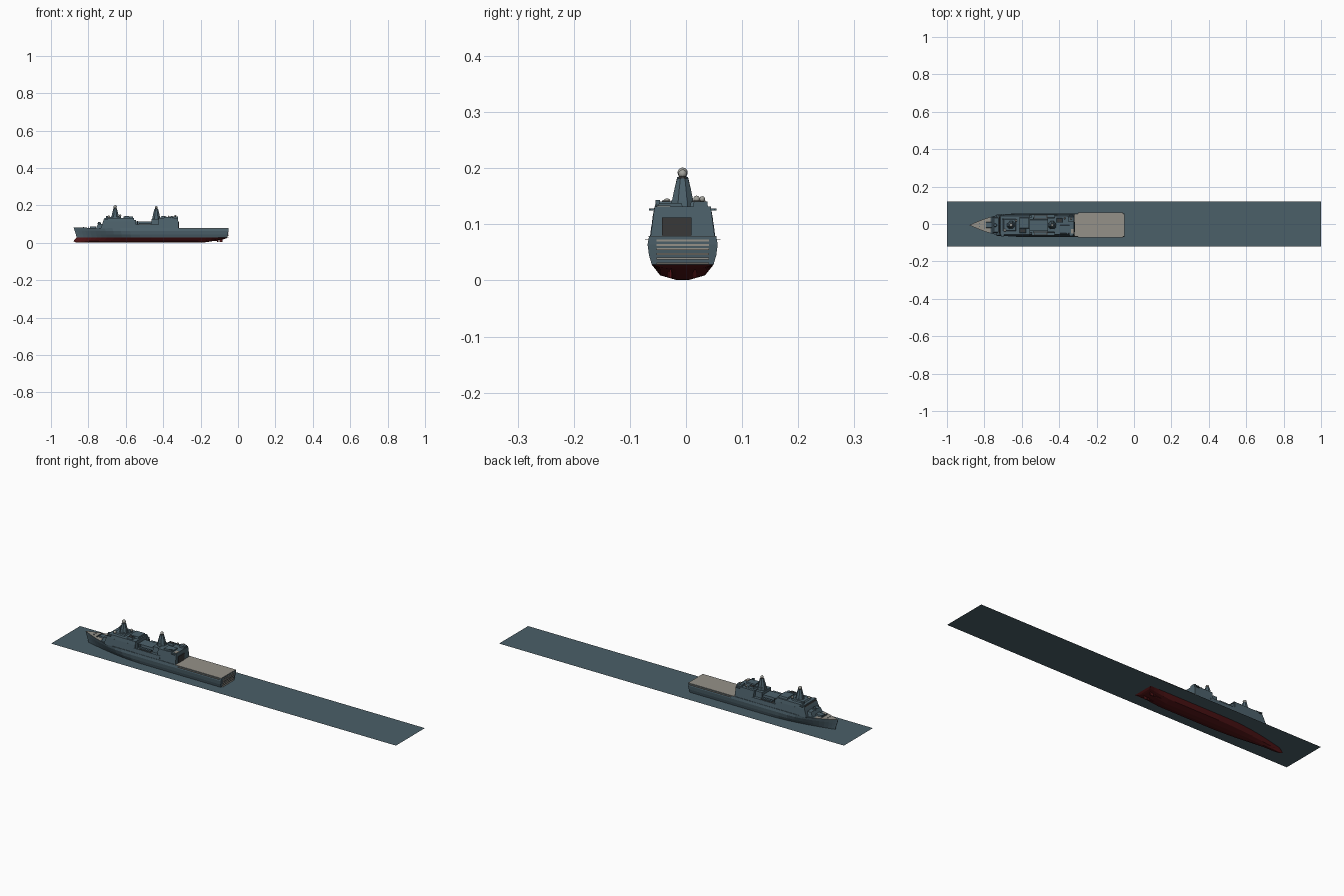
import bpy, bmesh, math
from mathutils import Matrix, Vector

if "Cube" in bpy.data.objects:
    bpy.data.objects.remove(bpy.data.objects["Cube"])

YC = -0.006      # ship centreline
DECK = 0.078     # main deck height
WATER = 0.028    # waterline


def material(name, rgb):
    m = bpy.data.materials.new(name)
    m.diffuse_color = (*rgb, 1)
    m.use_nodes = True
    m.node_tree.nodes["Principled BSDF"].inputs["Base Color"].default_value = m.diffuse_color
    return m


GREY = material("ship grey", (0.075, 0.122, 0.15))
SEA = material("sea blue grey", (0.07, 0.115, 0.14))
RED = material("bottom red", (0.085, 0.007, 0.008))
TAN = material("deck tan", (0.30, 0.285, 0.25))
DARK = material("dark opening", (0.04, 0.04, 0.04))
PALE = material("dome pale grey", (0.36, 0.36, 0.33))


def finish(name, bm, mats, smooth=False):
    bmesh.ops.recalc_face_normals(bm, faces=bm.faces)
    me = bpy.data.meshes.new(name)
    bm.to_mesh(me)
    bm.free()
    for m in mats:
        me.materials.append(m)
    for p in me.polygons:
        p.use_smooth = smooth
    ob = bpy.data.objects.new(name, me)
    bpy.context.collection.objects.link(ob)
    return ob


def block(name, x0, x1, z0, z1, w0, w1=None, y=0, mat=GREY, front=0, back=0):
    """Box with half widths w0 (bottom) and w1 (top), front and back top edges raked in."""
    w1 = w0 if w1 is None else w1
    bm = bmesh.new()
    rings = []
    for a, b, z, w in ((x0, x1, z0, w0), (x0 + front, x1 - back, z1, w1)):
        rings.append([bm.verts.new((px, YC + y + s, z))
                      for px, s in ((a, -w), (b, -w), (b, w), (a, w))])
    lo, hi = rings
    bm.faces.new(lo)
    bm.faces.new(hi)
    for i in range(4):
        j = (i + 1) % 4
        bm.faces.new((lo[i], lo[j], hi[j], hi[i]))
    return finish(name, bm, [mat])


def cone(name, x, y, z0, z1, r0, r1, sides=8, mat=GREY):
    bm = bmesh.new()
    bmesh.ops.create_cone(bm, cap_ends=True, segments=sides, radius1=r0, radius2=r1,
                          depth=z1 - z0,
                          matrix=Matrix.Translation((x, YC + y, (z0 + z1) / 2))
                          @ Matrix.Rotation(math.pi / sides, 4, 'Z'))
    return finish(name, bm, [mat])


def dome(name, x, y, z, r):
    bm = bmesh.new()
    bmesh.ops.create_uvsphere(bm, u_segments=16, v_segments=10, radius=r,
                              matrix=Matrix.Translation((x, YC + y, z)))
    return finish(name, bm, [PALE], True)


# Hull: lofted from waterlines (height, half beam, bow x, stern x, entry length)
LEVELS = [(0.001, 0.012, -0.865, -0.075, 0.30), (0.009, 0.040, -0.880, -0.065, 0.42),
          (WATER, 0.055, -0.862, -0.057, 0.36), (0.045, 0.060, -0.867, -0.054, 0.30),
          (0.064, 0.0625, -0.873, -0.051, 0.25), (DECK, 0.060, -0.879, -0.050, 0.22)]


def hull_point(level, u):
    z, w, xb, xe, entry = level
    x = xb + u * (xe - xb)
    s = min(1, (x - xb) / entry)
    half = w * max(0.015, math.sin(s * math.pi / 2) ** 0.95)
    if z < 0.01:                                    # blunt bulb at the forefoot
        half = max(half, 0.005 * min(1, s * 12))
    lift = max(0, (x + 0.19) / 0.13)                # bottom rises to the transom
    if z < WATER:
        z += (WATER - 0.003 - z) * min(1, lift) ** 1.2 * 0.9
    elif z > 0.07:
        z += 0.005 * max(0, (-0.74 - x) / 0.14)     # slight bow sheer
    return x, half, z


bm = bmesh.new()
us = [0, .01, .025, .045, .07, .1, .135, .165, .2, .25, .3, .36, .42, .5, .6, .676,
      .76, .82, .86, .9, .94, .97, 1]
rows = []
for u in us:
    pts = [hull_point(l, u) for l in LEVELS]
    ring = [bm.verts.new((x, YC - h, z)) for x, h, z in reversed(pts)]
    ring += [bm.verts.new((x, YC + h, z)) for x, h, z in pts]
    rows.append(ring)
n = len(rows[0])
for a, b in zip(rows, rows[1:]):
    for i in range(n):
        j = (i + 1) % n
        bm.faces.new((a[i], a[j], b[j], b[i]))
k = len(LEVELS)
for ring in (rows[0], rows[-1]):                    # stem and transom strips
    for i in range(k - 1):
        bm.faces.new((ring[i], ring[i + 1], ring[n - 2 - i], ring[n - 1 - i]))
bmesh.ops.recalc_face_normals(bm, faces=bm.faces)
for f in bm.faces:
    c = f.calc_center_median()
    if c.z < WATER - 0.0005:
        f.material_index = 1
    elif f.normal.z > 0.9 and c.z > 0.07 and (c.x < -0.765 or c.x > -0.32):
        f.material_index = 2
finish("hull", bm, [GREY, RED, TAN])

# Sea surface
bm = bmesh.new()
bm.faces.new([bm.verts.new(p) for p in ((-1, -.12, WATER), (1, -.12, WATER),
                                        (1, .12, WATER), (-1, .12, WATER))])
finish("sea_surface", bm, [SEA])

# Flight deck, safety nets and stern gate slats
block("flight_deck", -0.315, -0.051, DECK - 0.001, DECK + 0.0008, 0.0605, mat=TAN)
for s in (-1, 1):
    block("deck_net", -0.30, -0.06, 0.0725, 0.074, 0.004, y=s * 0.0635, mat=TAN)
    block("rudder", -0.100, -0.082, 0.004, 0.027, 0.0018, y=s * 0.022, mat=RED)
    block("propeller_shaft", -0.2, -0.105, 0.009, 0.012, 0.0015, y=s * 0.022, mat=RED)
    cone("propeller_hub", -0.108, s * 0.022, 0.005, 0.016, 0.004, 0.004, 8, RED)
for z, h in ((0.071, .003), (0.063, .004), (0.056, .004), (0.047, .003), (0.039, .003), (0.0305, .002)):
    block("stern_gate_slat", -0.056, -0.0495, z - h / 2, z + h / 2, 0.047, mat=TAN)

# Forward superstructure with bridge
block("foredeck_house", -0.760, -0.70, DECK - 0.002, 0.101, 0.043, 0.038, front=0.012)
block("forward_house", -0.735, -0.555, DECK - 0.002, 0.114, 0.0575, 0.0535, front=0.014)
block("bridge_house", -0.722, -0.555, 0.113, 0.132, 0.0535, 0.050, front=0.008)
block("bridge_windows", -0.7215, -0.7, 0.124, 0.1285, 0.046, 0.045, front=0.003, mat=DARK)
block("bridge_wings", -0.712, -0.695, 0.1245, 0.1285, 0.060)
block("bridge_roof", -0.70, -0.63, 0.131, 0.138, 0.032, 0.029, front=0.006, back=0.004)
block("forward_roof_house", -0.612, -0.562, 0.131, 0.141, 0.030, 0.027, y=0.012)
block("gun_platform", -0.792, -0.758, DECK, 0.086, 0.016, 0.014)
cone("gun_mount", -0.742, 0, 0.10, 0.112, 0.010, 0.007)
block("breakwater", -0.800, -0.797, DECK, 0.086, 0.022)

# Middle boat deck
block("boat_deck", -0.56, -0.41, DECK - 0.002, 0.099, 0.0585, 0.0555)
block("middle_house", -0.56, -0.41, 0.098, 0.114, 0.030, 0.028)
for s in (-1, 1):
    block("boat_deck_side_wall", -0.56, -0.545, 0.098, 0.121, 0.006, 0.005, y=s * 0.046)
    block("boat", -0.528, -0.468, 0.100, 0.107, 0.005, 0.006, y=s * 0.045, front=-0.004)
    block("boat_crane_post", -0.54, -0.534, 0.098, 0.117, 0.003, y=s * 0.037)
    block("boat_deck_recess", -0.535, -0.462, 0.0985, 0.0995, 0.009, y=s * 0.044, mat=DARK)

# Aft superstructure and hangar
block("second_mast_house", -0.463, -0.405, 0.098, 0.128, 0.040, 0.037)
block("hangar", -0.425, -0.318, DECK - 0.002, 0.132, 0.0575, 0.050, back=0.002)
block("hangar_door", -0.322, -0.3155, DECK, 0.112, 0.026, y=-0.0105, mat=DARK)
block("hangar_roof_house", -0.395, -0.345, 0.131, 0.138, 0.022, 0.02, y=-0.022)
block("hangar_control_room", -0.352, -0.322, 0.131, 0.141, 0.013, 0.012, y=0.032)
block("hangar_roof_patch", -0.337, -0.321, 0.131, 0.1335, 0.012, y=-0.034, mat=TAN)
block("hangar_side_ledge", -0.345, -0.325, 0.125, 0.128, 0.058)

# Funnels with dark tops
for x, y in ((-0.595, -0.03), (-0.398, 0.025)):
    block("funnel", x - 0.017, x + 0.017, 0.131, 0.141, 0.012, 0.010, y=y, front=.003, back=.003)
    block("funnel_top", x - 0.011, x + 0.011, 0.1405, 0.1425, 0.007, y=y, mat=DARK)

# Enclosed eight-sided masts
for x, base, top in ((-0.657, 0.131, 0.184), (-0.437, 0.113, 0.182)):
    cone("mast_base", x, 0, base, 0.142, 0.025, 0.022)
    cone("mast_lower", x, 0, 0.142, 0.160, 0.0205, 0.0165)
    cone("mast_upper", x, 0, 0.160, top, 0.0165, 0.0105)
    cone("mast_cap", x, 0, top, top + 0.004, 0.008, 0.006, mat=DARK)
dome("forward_mast_dome", -0.657, 0, 0.192, 0.009)
dome("aft_mast_dome", -0.437, 0, 0.190, 0.0075)

# Satellite domes on pedestals
for x, y, z, r in ((-0.69, -0.028, 0.139, .007), (-0.63, 0.025, 0.145, .006),
                   (-0.335, 0.035, 0.145, .005), (-0.37, 0.036, 0.140, .005)):
    cone("dome_pedestal", x, y, 0.131, z, r * 0.6, r * 0.6)
    dome("satellite_dome", x, y, z, r)

# Close-in launchers on the roofs
for x, y in ((-0.70, 0.035), (-0.355, -0.044)):
    cone("launcher_base", x, y, 0.131, 0.136, 0.006, 0.005)
    block("launcher_box", x - 0.006, x + 0.006, 0.136, 0.143, 0.004, y=y)

# Bow fittings
for s in (-1, 1):
    cone("capstan", -0.825, s * 0.008, DECK, 0.085, 0.003, 0.003)
